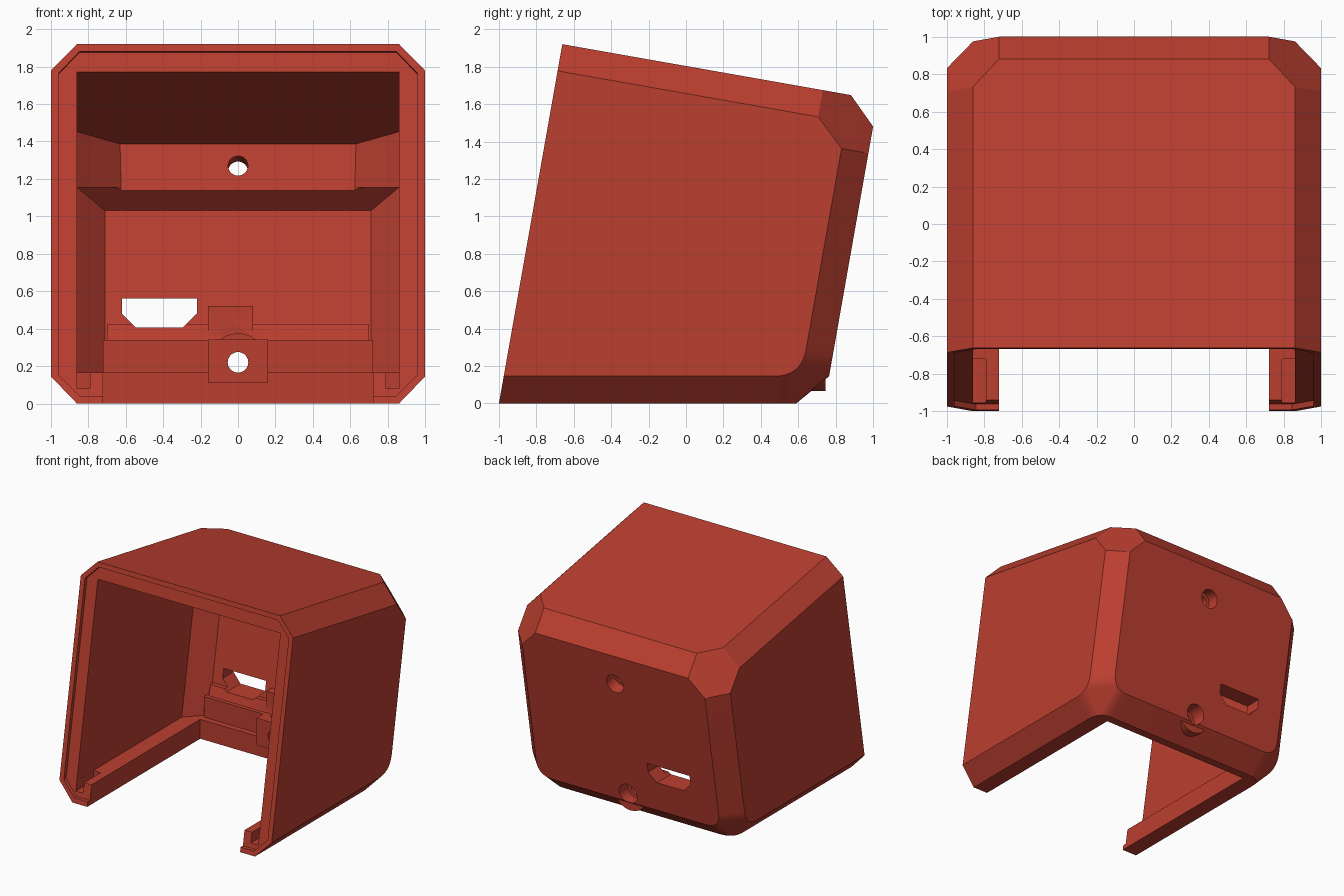
import bpy, bmesh, math
from mathutils import Vector, Matrix

if "Cube" in bpy.data.objects:
    bpy.data.objects.remove(bpy.data.objects["Cube"])

TILT = math.radians(10)
S, C, T = math.sin(TILT), math.cos(TILT), math.tan(TILT)

red = bpy.data.materials.new("brick_red")
red.diffuse_color = (0.5, 0.049, 0.029, 1)
red.use_nodes = True
red.node_tree.nodes["Principled BSDF"].inputs["Base Color"].default_value = red.diffuse_color


def pt(x, u, z):
    """x, depth behind the leaning front plane, height"""
    return Vector((x, -1 + u / C + z * T, z))


def up(x, u, w):
    """x, depth, distance measured up along the leaning front"""
    return pt(x, u, w * C - u * S)


def mirrored(points):
    return [Vector((s * p[0], p[1], p[2])) for p in points for s in (1, -1)]


def finish(bm, name):
    bmesh.ops.recalc_face_normals(bm, faces=bm.faces)
    me = bpy.data.meshes.new(name)
    bm.to_mesh(me)
    bm.free()
    me.materials.append(red)
    ob = bpy.data.objects.new(name, me)
    bpy.context.collection.objects.link(ob)
    return ob


def hull(name, points):
    bm = bmesh.new()
    vs = [bm.verts.new(p) for p in points]
    res = bmesh.ops.convex_hull(bm, input=vs)
    junk = [g for g in res["geom_interior"] + res["geom_unused"] if isinstance(g, bmesh.types.BMVert)]
    if junk:
        bmesh.ops.delete(bm, geom=list(set(junk)), context='VERTS')
    bmesh.ops.dissolve_limit(bm, angle_limit=0.01, verts=bm.verts, edges=bm.edges)
    return finish(bm, name)


def box(name, x0, x1, y0, y1, z0, z1):
    return hull(name, [(x, y, z) for x in (x0, x1) for y in (y0, y1) for z in (z0, z1)])


def rod(name, a, b, r):
    a, b = Vector(a), Vector(b)
    bm = bmesh.new()
    rot = (b - a).to_track_quat('Z', 'Y').to_matrix().to_4x4()
    bmesh.ops.create_cone(bm, cap_ends=True, segments=32, radius1=r, radius2=r,
                          depth=(b - a).length, matrix=Matrix.Translation((a + b) / 2) @ rot)
    return finish(bm, name)


def combine(target, tool, op):
    m = target.modifiers.new("combine", 'BOOLEAN')
    m.operation, m.solver, m.object = op, 'EXACT', tool
    bpy.context.view_layer.objects.active = target
    bpy.ops.object.modifier_apply(modifier=m.name)
    bpy.data.objects.remove(tool)


def arc(corner, d1, d2, size, n=10):
    """Rounded corner running from one edge direction to the other"""
    c, d1, d2 = Vector(corner), Vector(d1) * size, Vector(d2) * size
    return [c + d1 * (1 - i / n) ** 2 + d2 * (i / n) ** 2 for i in range(n + 1)]


# outer shell: leaning box with chamfered edges, cut corners and rounded bottom corners
lean = (0, S, C)
outer = [(0.86, -1, 0), pt(1, 0, 0.145),
         up(1, 0, 1.805), up(0.86, 0, 1.95),
         up(0.86, 1.415, 1.95), up(0.72, 1.567, 1.95),
         up(1, 1.415, 1.805), up(1, 1.567, 1.66),
         up(0.86, 1.713, 1.66), up(0.72, 1.713, 1.805)]
outer += arc(pt(1, 1.567, 0.145), (0, -1, 0), lean, 0.147)
outer += arc(pt(0.86, 1.713, 0.145), (-1, 0, 0), lean, 0.14)
outer += arc((0.86, 0.59, 0), (-1, 0, 0), (0, -1, 0), 0.13)
shell = hull("shell", mirrored(outer))

# lower cavity with chamfered rear edges and a sloped rear top
low = [pt(0.86, u, z) for u in (-0.2, 1.42) for z in (0.165, 1.155)]
low += [pt(0.71, 1.57, 0.165), pt(0.71, 1.57, 1.03)]
combine(shell, hull("lower_cavity", mirrored(low)), 'DIFFERENCE')

# upper cavity, shallower at the rear, with a sloping ceiling
high = [pt(0.86, -0.2, 1.0), pt(0.86, 1.2, 1.0), pt(0.62, 1.44, 1.0),
        up(0.86, -0.2, 1.826), up(0.86, 1.2, 1.686), up(0.63, 1.44, 1.662)]
combine(shell, hull("upper_cavity", mirrored(high)), 'DIFFERENCE')

# shallow step around the front rim
rim = []
for u in (-0.1, 0.03):
    rim += [pt(0.845, u, 0.04), pt(0.96, u, 0.155), up(0.96, u, 1.79), up(0.845, u, 1.91)]
combine(shell, hull("rim_step", mirrored(rim)), 'DIFFERENCE')

# open underside between the two arms
combine(shell, box("floor_opening", -0.72, 0.72, -1.3, 0.52, -0.1, 0.3), 'DIFFERENCE')

# notch at the front of each arm
for s in (1, -1):
    combine(shell, box("arm_notch", s * 0.79, s * 0.859, -0.965, -0.72, 0.08, 0.3), 'DIFFERENCE')

# ledge, sloped strip and pad on the inside of the rear wall
combine(shell, box("rear_ledge", -0.72, 0.72, 0.57, 0.68, 0.12, 0.34), 'UNION')
strip = [(0.7, 0.60, 0.33), (0.7, 0.63, 0.425), (0.7, 0.70, 0.33), (0.7, 0.70, 0.425)]
combine(shell, hull("rear_strip", mirrored(strip)), 'UNION')
combine(shell, box("rear_pad", -0.16, 0.08, 0.61, 0.71, 0.32, 0.52), 'UNION')

# screw boss: block inside, round bump outside
combine(shell, box("boss_block", -0.16, 0.16, 0.48, 0.66, 0.11, 0.341), 'UNION')
combine(shell, rod("boss_round", (0, 0.56, 0.22), (0, 0.745, 0.22), 0.155), 'UNION')

# connector cutout
slot = [(-0.62, 0.56), (-0.22, 0.56), (-0.22, 0.48), (-0.295, 0.405), (-0.545, 0.405), (-0.62, 0.48)]
combine(shell, hull("connector_slot", [(x, y, z) for x, z in slot for y in (0.4, 1.2)]), 'DIFFERENCE')

# lower screw hole with counterbore
combine(shell, rod("lower_hole", (0, 0.3, 0.22), (0, 1, 0.22), 0.055), 'DIFFERENCE')
combine(shell, rod("lower_bore", (0, 0.66, 0.22), (0, 1, 0.22), 0.085), 'DIFFERENCE')

# upper screw hole with counterbore
start = pt(0, 1.44, 1.27)
axis = Vector((0, C, -S))
combine(shell, rod("upper_hole", start - axis * 0.1, start + axis * 0.5, 0.053), 'DIFFERENCE')
combine(shell, rod("upper_bore", start + axis * 0.17, start + axis * 0.5, 0.08), 'DIFFERENCE')

# smooth the rounded corners, keep the chamfers crisp
bpy.ops.object.select_all(action='DESELECT')
shell.select_set(True)
bpy.context.view_layer.objects.active = shell
bpy.ops.object.shade_smooth_by_angle(angle=math.radians(25))
